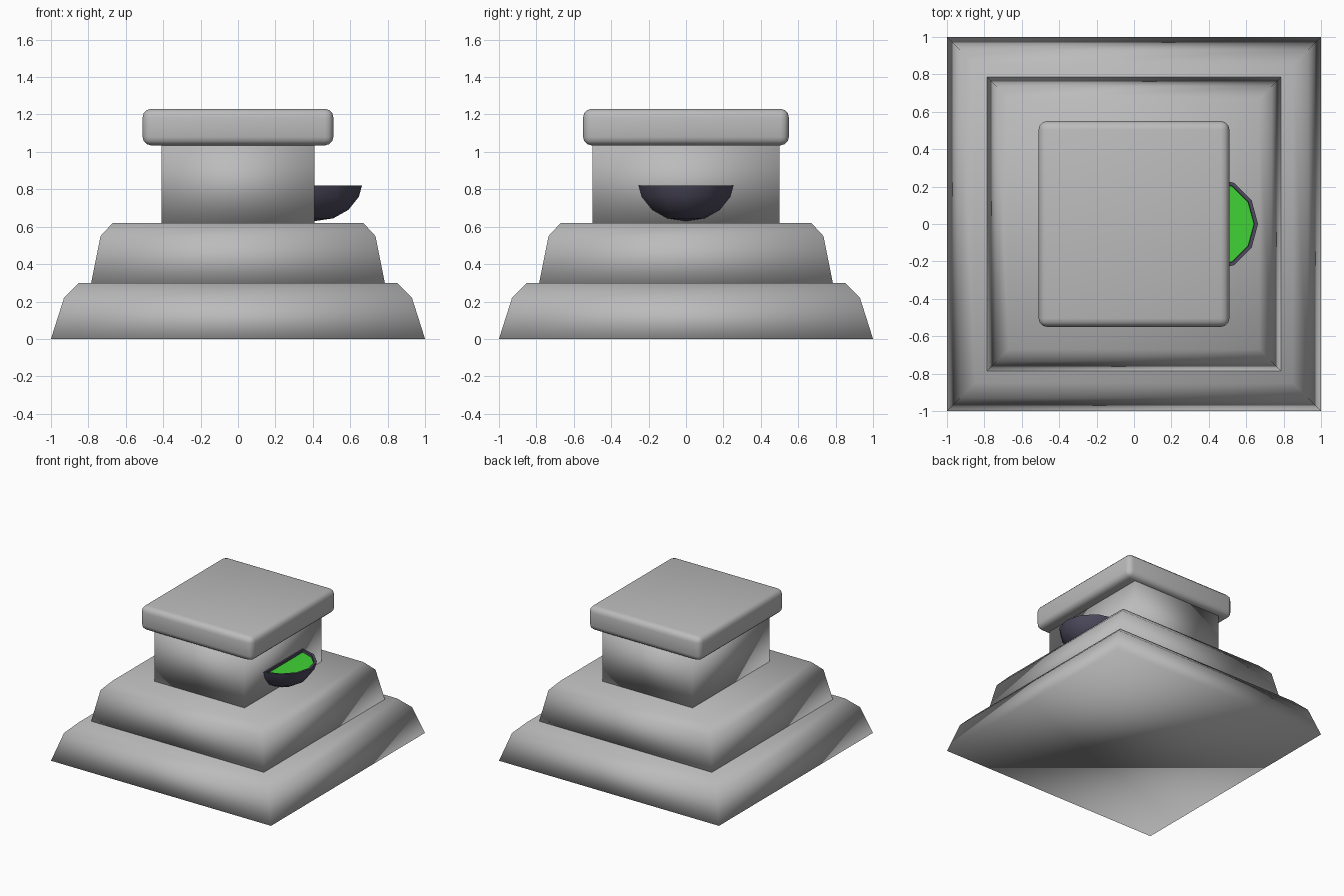
import bpy, bmesh, math

if "Cube" in bpy.data.objects:
    bpy.data.objects.remove(bpy.data.objects["Cube"])


def material(name, rgb):
    m = bpy.data.materials.new(name)
    m.diffuse_color = (*rgb, 1)
    m.use_nodes = True
    m.node_tree.nodes["Principled BSDF"].inputs["Base Color"].default_value = m.diffuse_color
    return m


stone = material("grey stone", (0.5, 0.5, 0.5))
bowl_dark = material("dark violet", (0.075, 0.07, 0.11))
liquid = material("bright green", (0.05, 0.65, 0.035))


def finish(name, bm, mats):
    bmesh.ops.recalc_face_normals(bm, faces=bm.faces)
    mesh = bpy.data.meshes.new(name)
    bm.to_mesh(mesh)
    bm.free()
    for m in mats:
        mesh.materials.append(m)
    ob = bpy.data.objects.new(name, mesh)
    bpy.context.collection.objects.link(ob)
    return ob


def stack(name, levels):
    """Closed solid lofted through rectangles given as (half x, half y, z)."""
    bm = bmesh.new()
    rings = [[bm.verts.new((sx * hx, sy * hy, z))
              for sx, sy in ((-1, -1), (1, -1), (1, 1), (-1, 1))]
             for hx, hy, z in levels]
    for a, b in zip(rings, rings[1:]):
        for i in range(4):
            j = (i + 1) % 4
            bm.faces.new((a[i], a[j], b[j], b[i]))
    bm.faces.new(rings[0][::-1])
    bm.faces.new(rings[-1])
    for f in bm.faces:
        f.smooth = True
    return finish(name, bm, [stone])


# Stepped base and column
stack("lower_step", [(1, 1, 0), (.93, .93, .22), (.85, .85, .30)])
stack("upper_step", [(.785, .785, .30), (.735, .735, .55), (.67, .67, .62)])
stack("column", [(.41, .5, .62), (.41, .5, 1.04)])

# Rounded cap slab
cap = stack("cap", [(.51, .55, 1.035), (.51, .55, 1.23)])
bevel = cap.modifiers.new("rounding", "BEVEL")
bevel.width = 0.045
bevel.segments = 3

# Half bowl fixed to the right side of the column
bm = bmesh.new()
CX, RIM_Z = .41, .82
rows = []
for r, drop in ((.253, 0), (.236, .06), (.18, .13), (.10, .175)):
    rows.append([bm.verts.new((CX + r * math.cos(t), r * math.sin(t), RIM_Z - drop))
                 for t in (math.radians(-90 + 30 * i) for i in range(7))])
for a, b in zip(rows, rows[1:]):
    for i in range(6):
        bm.faces.new((a[i], a[i + 1], b[i + 1], b[i]))
pole = bm.verts.new((CX, 0, RIM_Z - .19))
for i in range(6):
    bm.faces.new((rows[-1][i], rows[-1][i + 1], pole))
bm.faces.new([r[0] for r in rows] + [pole] + [r[-1] for r in reversed(rows)])
top = bm.faces.new(rows[0])
bmesh.ops.recalc_face_normals(bm, faces=bm.faces)
# Rim and recessed liquid surface
bmesh.ops.inset_region(bm, faces=[top], thickness=.02)
bmesh.ops.inset_region(bm, faces=[top], thickness=.002, depth=-.02)
top.material_index = 1
for f in bm.faces:
    f.smooth = True
bowl = finish("bowl", bm, [bowl_dark, liquid])
bpy.context.view_layer.objects.active = bowl
bowl.select_set(True)
bpy.ops.object.shade_smooth_by_angle(angle=math.radians(40))
